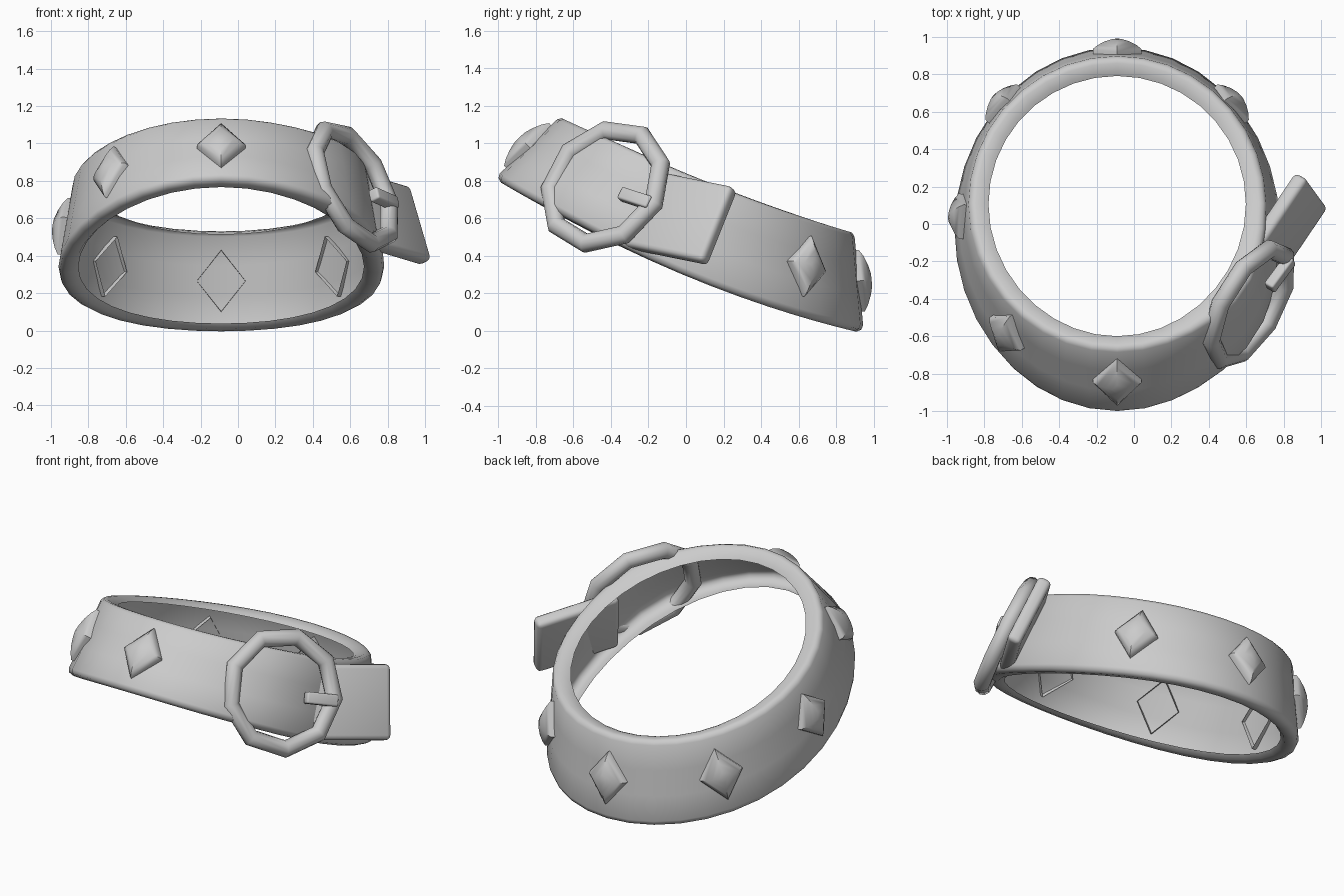
import bpy, bmesh, math
from mathutils import Vector

if "Cube" in bpy.data.objects:
    bpy.data.objects.remove(bpy.data.objects["Cube"])

grey = bpy.data.materials.new("plain grey")
grey.diffuse_color = (0.6, 0.6, 0.6, 1)
grey.use_nodes = True
grey.node_tree.nodes["Principled BSDF"].inputs["Base Color"].default_value = grey.diffuse_color


def finish(bm, name, angle=40):
    bmesh.ops.recalc_face_normals(bm, faces=bm.faces)
    me = bpy.data.meshes.new(name)
    bm.to_mesh(me)
    bm.free()
    ob = bpy.data.objects.new(name, me)
    bpy.context.collection.objects.link(ob)
    me.materials.append(grey)
    bpy.ops.object.select_all(action='DESELECT')
    ob.select_set(True)
    bpy.context.view_layer.objects.active = ob
    bpy.ops.object.shade_smooth_by_angle(angle=math.radians(angle))
    return ob


def loft(bm, rings, close_rings=True, close_section=True):
    """Skin a list of vertex rows, optionally closing either direction."""
    vs = [[bm.verts.new(p) for p in r] for r in rings]
    n = len(vs[0])
    for i in range(len(vs) if close_rings else len(vs) - 1):
        a, b = vs[i], vs[(i + 1) % len(vs)]
        for j in range(n if close_section else n - 1):
            bm.faces.new((a[j], a[(j + 1) % n], b[(j + 1) % n], b[j]))
    return vs


# Band outer surface: a = angle round the ring, v = 0 bottom edge to 1 top edge
def surface(a, v):
    c, s = math.cos(a), math.sin(a)
    yb, yt = -0.033 + 0.98 * s, 0.115 + 0.78 * s
    low = Vector((-0.09 + 0.875 * c, yb, 0.30 - 0.4115 * yb + 0.0995 * yb * yb))
    top = Vector((-0.09 + 0.79 * c, yt, 0.845 - 0.409 * yt + 0.068 * yt * yt))
    return low.lerp(top, v)


def frame(a, v=0.5):
    along = (surface(a + 0.01, v) - surface(a - 0.01, v)).normalized()
    up = (surface(a, 1) - surface(a, 0)).normalized()
    out = along.cross(up).normalized()
    return along, out.cross(along), out


# Band: a thin skin with rounded lips turned inwards, swelling under the buckle
DEPTH = 0.105
section = [(0.09, DEPTH), (0.03, 0.085), (0, 0.04), (0.015, 0.012), (0.06, 0),
           (0.35, 0), (0.65, 0),
           (0.94, 0), (0.985, 0.012), (1, 0.035), (0.995, 0.08), (0.98, DEPTH)]
bm = bmesh.new()
SEG = 36
rings = []
for i in range(SEG):
    a = 2 * math.pi * i / SEG - math.pi
    swell = 0.035 * math.exp(-((a + 0.6) / 0.35) ** 2)
    out = frame(a)[2]
    rings.append([surface(a, v) - out * (d - swell * (1 - d / DEPTH))
                  for v, d in section])
loft(bm, rings, True, False)
finish(bm, "band", 60)

# Diamond studs: pillowed fronts, with an open rim behind the skin
profile = [(1.0, -0.03), (1.0, 0.015), (0.8, 0.036), (0.5, 0.056), (0.2, 0.068)]
for k, deg in enumerate((43, 90, 137, 180, 225, 270)):
    a = math.radians(deg)
    along, up, out = frame(a)
    mid = surface(a, 0.5)
    bm = bmesh.new()
    rings = [[mid + along * (x * s) + up * (y * s) + out * d
              for x, y in ((0.13, 0), (0, 0.165), (-0.13, 0), (0, -0.165))]
             for s, d in profile]
    vs = loft(bm, rings, False)
    bm.faces.new(vs[-1])
    finish(bm, "stud_%d" % (k + 1), 50)

# Buckle frame: u along the strap, w across it (downwards), n outwards
centre = Vector((0.615, -0.43, 0.77))
n = Vector((0.79, -0.45, 0.41)).normalized()
u = Vector((0.6, 0.76, -0.24))
u = (u - n * u.dot(n)).normalized()
w = u.cross(n)
if w.z > 0:
    w = -w


def local(x, y, z, turn=0.0):
    c, s = math.cos(turn), math.sin(turn)
    return centre + u * (x * c + y * s) + w * (y * c - x * s) + n * z


# Buckle ring
bm = bmesh.new()
rings = []
for i in range(9):
    a = math.radians(81 + 40 * i)
    ring = []
    for j in range(10):
        b = 2 * math.pi * j / 10
        r = 0.335 + 0.052 * math.cos(b)
        ring.append(local(r * math.cos(a), r * math.sin(a), 0.05 * math.sin(b)))
    rings.append(ring)
loft(bm, rings)
finish(bm, "buckle_ring", 50)


# Bevelled slab in the buckle frame
def slab(name, lo, hi, bevel, turn=0.0):
    bm = bmesh.new()
    bmesh.ops.create_cube(bm, size=1)
    for v in bm.verts:
        p = [lo[i] if v.co[i] < 0 else hi[i] for i in range(3)]
        v.co = local(*p, turn)
    bmesh.ops.recalc_face_normals(bm, faces=bm.faces)
    bmesh.ops.bevel(bm, geom=bm.edges[:], offset=bevel, segments=3,
                    affect='EDGES', profile=0.5)
    return finish(bm, name, 50)


slab("strap_tail", (0.2, -0.165, -0.14), (0.72, 0.28, -0.055), 0.028, 0.1)
slab("prong", (0.14, -0.015, 0.0), (0.34, 0.055, 0.06), 0.012)
